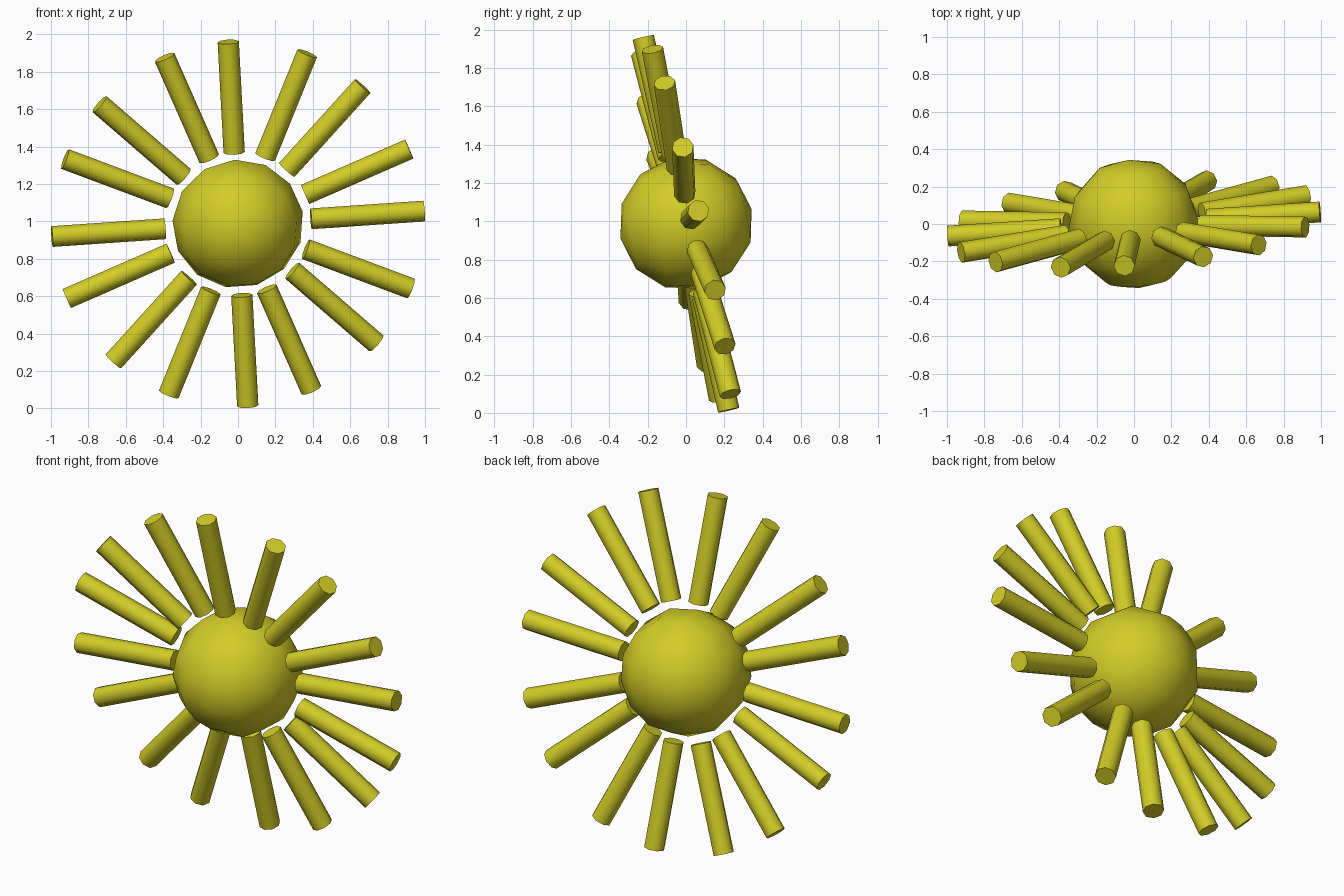
import bpy, bmesh, math
from mathutils import Vector, Matrix

if "Cube" in bpy.data.objects:
    bpy.data.objects.remove(bpy.data.objects["Cube"])

CENTRE = Vector((0, 0, 0.987))
# Tilted plane that holds the rays: u and v span it, n is its normal
u = Vector((1, 0.08, 0)).normalized()
n = Vector((-0.08, 1, 0.225)).normalized()
v = u.cross(n).normalized()

yellow = bpy.data.materials.new("sun_yellow")
yellow.diffuse_color = (0.65, 0.61, 0.02, 1)
yellow.use_nodes = True
yellow.node_tree.nodes["Principled BSDF"].inputs["Base Color"].default_value = yellow.diffuse_color


def direction(deg):
    a = math.radians(deg)
    return u * math.cos(a) + v * math.sin(a)


def finish(bm, name, smooth_angle):
    bmesh.ops.recalc_face_normals(bm, faces=bm.faces)
    mesh = bpy.data.meshes.new(name)
    bm.to_mesh(mesh)
    bm.free()
    mesh.materials.append(yellow)
    obj = bpy.data.objects.new(name, mesh)
    bpy.context.collection.objects.link(obj)
    bpy.ops.object.select_all(action='DESELECT')
    obj.select_set(True)
    bpy.context.view_layer.objects.active = obj
    bpy.ops.object.shade_smooth_by_angle(angle=math.radians(smooth_angle))


# Central ball: half circle spun about the plane normal
SEGMENTS, RINGS, BALL_R = 13, 6, 0.352
bm = bmesh.new()
side = direction(94)
profile = []
for i in range(RINGS + 1):
    a = math.pi * i / RINGS
    profile.append(bm.verts.new(CENTRE + BALL_R * (n * math.cos(a) + side * math.sin(a))))
edges = [bm.edges.new(pair) for pair in zip(profile, profile[1:])]
bmesh.ops.spin(bm, geom=profile + edges, cent=CENTRE, axis=n,
               angle=2 * math.pi, steps=SEGMENTS)
bmesh.ops.remove_doubles(bm, verts=bm.verts, dist=0.001)
finish(bm, "ball", 80)

# Rays: two sets of eight rods, the second set turned by about 20 degrees
INNER, OUTER, ROD_R = 0.392, 0.999, 0.057
for k in range(8):
    for group, start in (("a", 4), ("b", 24.2)):
        d = direction(start + 45 * k)
        frame = Matrix((n.cross(d), n, -d)).transposed().to_4x4()
        if frame.determinant() < 0:
            frame = Matrix((d.cross(n), n, -d)).transposed().to_4x4()
        place = Matrix.Translation(CENTRE + d * (INNER + OUTER) / 2)
        bm = bmesh.new()
        bmesh.ops.create_cone(bm, cap_ends=True, segments=8, radius1=ROD_R,
                              radius2=ROD_R, depth=OUTER - INNER,
                              matrix=place @ frame)
        finish(bm, f"ray_{group}_{k + 1}", 60)
